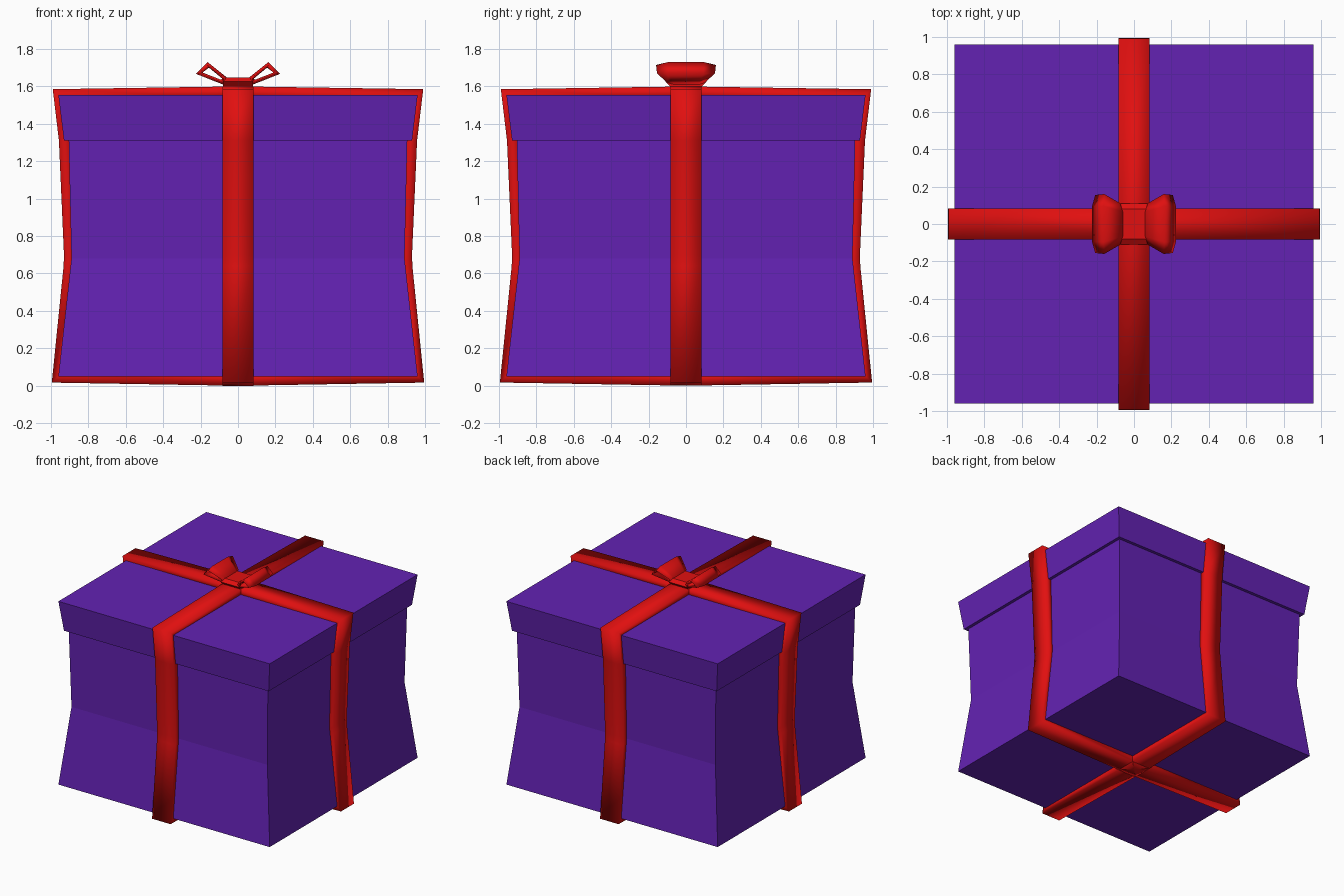
import bpy, bmesh
from mathutils import Matrix
import math

if "Cube" in bpy.data.objects:
    bpy.data.objects.remove(bpy.data.objects["Cube"])


def material(name, col):
    m = bpy.data.materials.new(name)
    m.diffuse_color = (*col, 1)
    m.use_nodes = True
    m.node_tree.nodes["Principled BSDF"].inputs["Base Color"].default_value = m.diffuse_color
    return m


purple = material("purple paper", (0.125, 0.016, 0.45))
red = material("red ribbon", (0.75, 0.005, 0.005))


def loft(name, rings, mat, closed=False, smooth=False, turn=0):
    """Skin a list of equal-length rings; cap the ends or join them in a loop."""
    bm = bmesh.new()
    vs = [[bm.verts.new(p) for p in r] for r in rings]
    n = len(rings[0])
    for i in range(len(vs) if closed else len(vs) - 1):
        a, b = vs[i], vs[(i + 1) % len(vs)]
        for j in range(n):
            k = (j + 1) % n
            bm.faces.new((a[j], a[k], b[k], b[j]))
    if not closed:
        bm.faces.new(vs[0])
        bm.faces.new(vs[-1])
    bmesh.ops.recalc_face_normals(bm, faces=bm.faces)
    bm.transform(Matrix.Rotation(turn, 4, 'Z'))
    for f in bm.faces:
        f.smooth = smooth
    me = bpy.data.meshes.new(name)
    bm.to_mesh(me)
    bm.free()
    me.materials.append(mat)
    ob = bpy.data.objects.new(name, me)
    bpy.context.collection.objects.link(ob)
    return ob


def square(h, z):
    return [(-h, -h, z), (h, -h, z), (h, h, z), (-h, h, z)]


# Box with pinched waist, and flared lid
loft("box_body", [square(0.96, 0.05), square(0.89, 0.68), square(0.905, 1.33)], purple)
loft("box_lid", [square(0.93, 1.31), square(0.96, 1.555)], purple)

# Two ribbons wrapped all the way round: (outer x, outer z, inner x, inner z)
half = [(0.0, 0.0, 0.0, 0.07), (0.995, 0.017, 0.94, 0.07), (0.932, 0.64, 0.87, 0.64),
        (0.93, 0.70, 0.87, 0.70), (0.957, 1.31, 0.89, 1.31), (0.99, 1.585, 0.94, 1.535),
        (0.0, 1.60, 0.0, 1.535)]
path = half + [(-a, b, -c, d) for a, b, c, d in half[-2:0:-1]]
W = 0.084
for name, turn in (("ribbon_across", 0), ("ribbon_front_to_back", math.pi / 2)):
    rings = [[(a, -W, b), (a, W, b), (c, W, d), (c, -W, d)] for a, b, c, d in path]
    loft(name, rings, red, closed=True, smooth=True, turn=turn)

# Bow loops: outer x, z, inner x, z, half width, mirrored left and right
stations = [(0.06, 1.602, 0.09, 1.635, 0.10), (0.225, 1.667, 0.19, 1.674, 0.155),
            (0.163, 1.73, 0.155, 1.70, 0.16), (0.06, 1.648, 0.085, 1.642, 0.11)]
for name, s in (("bow_loop_right", 1), ("bow_loop_left", -1)):
    rings = []
    for a, b, c, d, w in stations:
        m, k = (a + c) / 2, (b + d) / 2
        e = w * 0.6
        rings.append([(s * a, -e, b), (s * a, e, b), (s * m, w, k),
                      (s * c, e, d), (s * c, -e, d), (s * m, -w, k)])
    loft(name, rings, red, closed=True, smooth=True)

# Knot between the loops
profile = [(-0.08, 1.595), (0.08, 1.595), (0.11, 1.625), (0.08, 1.648), (-0.08, 1.648), (-0.11, 1.625)]
loft("bow_knot", [[(x, y, z) for y, z in profile] for x in (-0.08, 0.08)], red)
